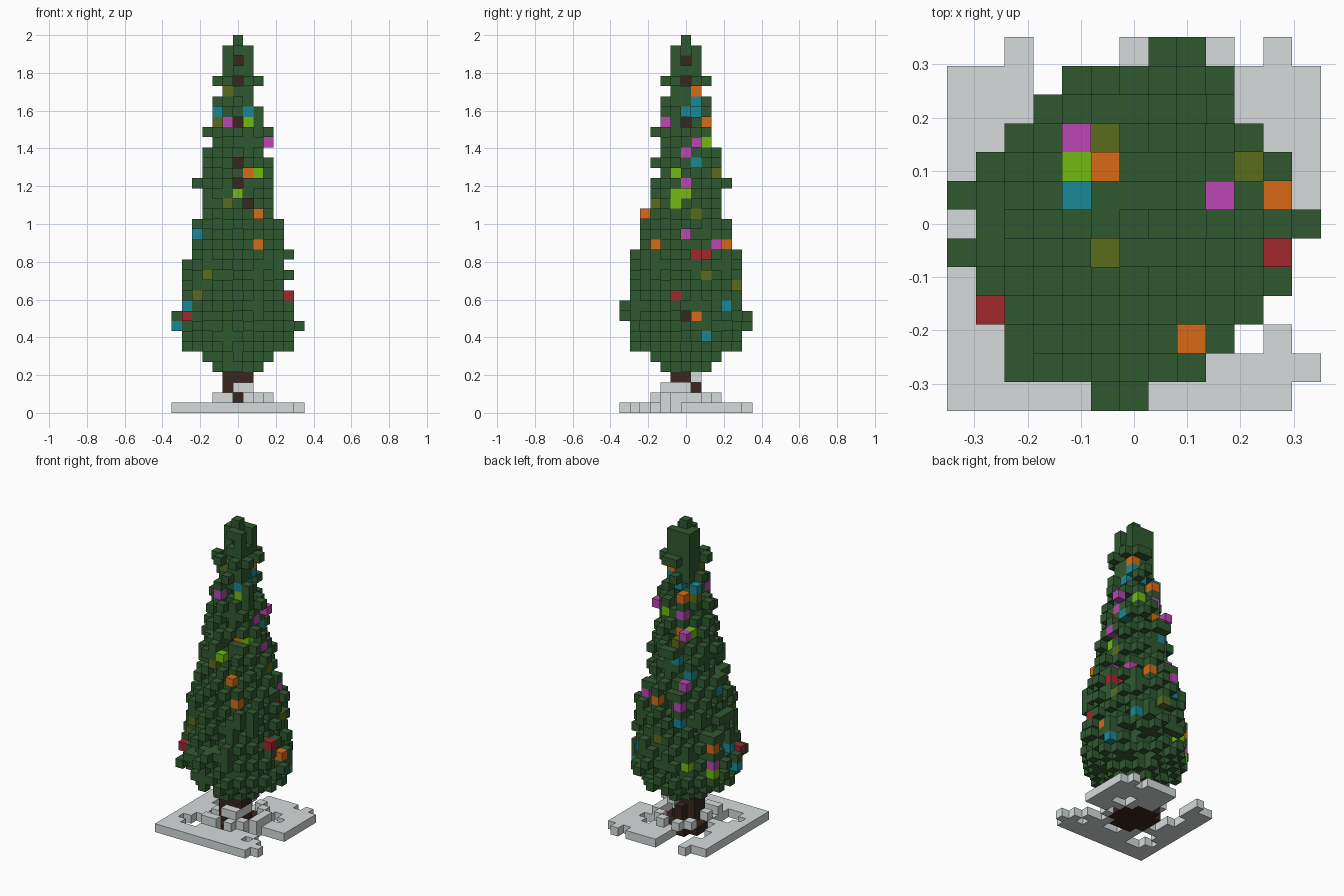
import bpy, bmesh, random
from math import hypot
from mathutils import Vector

if "Cube" in bpy.data.objects:
    bpy.data.objects.remove(bpy.data.objects["Cube"])
random.seed(7)
SIZE = 2 / 37          # edge of one block
SPAN = range(-6, 7)
blocks = {}            # (x, y, layer) -> part name


def linear(c):
    c /= 255
    return c / 12.92 if c <= 0.04045 else ((c + 0.055) / 1.055) ** 2.4


def make_material(name, rgb):
    mat = bpy.data.materials.new(name)
    mat.use_nodes = True
    colour = [linear(c) for c in rgb] + [1]
    mat.diffuse_color = colour
    mat.node_tree.nodes["Principled BSDF"].inputs["Base Color"].default_value = colour
    return mat


# Snow slab with melted gaps, back row first
slab = ("..#...####.#.",
        "###...#######",
        "###...#######",
        "##....###.###",
        "##.....##..##",
        "###.....#####",
        "###.......###",
        "####.....#...",
        "##..#...#....",
        "#...##..###..",
        "##..######.#.",
        "#############",
        "############.")
for row, line in enumerate(slab):
    for col, mark in enumerate(line):
        if mark == "#":
            blocks[col - 6, 6 - row, 0] = "snow"

# Foliage: staggered blocks on the outside, solid within, from the skirt to the tip
reach = [2.2, 3.2, 5, 5.2, 5.5, 5.9, 5.7, 5.2, 5, 5, 4.8, 4.7, 4.2, 3.8, 4, 3.3, 3.5,
         3.3, 3.8, 3.2, 3, 3.2, 2.5, 2.8, 2.5, 2.6, 2.1, 1.5, 1.9, 1.4, 1.3, 1.3]
for layer, radius in enumerate(reach, start=4):
    for x in SPAN:
        for y in SPAN:
            gap = radius - hypot(x, y)
            staggered = (x + y + layer) % 2 == 0 or radius < 2
            chance = 0.88 if staggered or gap > 1.5 else 0.12
            if hypot(x, y) < 5.6 and gap > -0.35 and random.random() < chance:
                blocks[x, y, layer] = "foliage"

# Stray twigs that stick out furthest, and the tip
for cell in ((-6, 1, 9), (-6, -1, 9), (6, 0, 8), (1, 6, 9), (2, 6, 8), (-1, -6, 9),
             (0, -6, 10), (3, 5, 8), (-4, -4, 8), (-4, -5, 8), (-3, -5, 9),
             (2, -1, 28), (2, -1, 29), (2, -2, 20), (2, -2, 21), (0, 0, 35), (0, 0, 36)):
    blocks[cell] = "foliage"

# Trunk with spreading roots and a core up the middle
for layer in range(35):
    for x in SPAN:
        for y in SPAN:
            root = layer < 2 and hypot(x, y) < 2.4 - layer
            stem = layer < 4 and abs(x) < 2 and y in (-1, 0)
            if root or stem or (x == y == 0):
                blocks[x, y, layer] = "trunk"
blocks[0, 1, 2] = "trunk"

# Loose snow clumps around the trunk
for x, y in ((-2, -3), (-1, -3), (1, -3), (2, -2), (3, -1), (3, 0), (3, 1),
             (2, 2), (1, 3), (-1, 3), (-2, 2), (-2, -1)):
    blocks[x, y, 1] = "snow"
for cell in ((0, -2, 2), (1, -2, 2), (1, -1, 2), (1, 0, 2), (1, 1, 3)):
    blocks[cell] = "snow"

# Ways a block can be left open to the air
OPEN = {"F": (0, -1, 0), "R": (1, 0, 0), "B": (0, 1, 0), "L": (-1, 0, 0), "U": (0, 0, 1)}


def place(part, spots):
    """Set single blocks, clearing foliage on their open sides and covering the rest."""
    for x, y, layer, sides in spots:
        blocks[x, y, layer] = part
        for side in sides:
            dx, dy, dz = OPEN[side]
            for step in range(1, 13):
                cell = (x + dx * step, y + dy * step, layer + dz * step)
                if blocks.get(cell) == "foliage":
                    del blocks[cell]
        if "U" not in sides:
            blocks.setdefault((x, y, layer + 1), "foliage")


# Baubles
place("red_baubles", [(4, 1, 15, "R"), (3, 2, 15, "R"), (5, -1, 11, "FRU"),
                      (-5, -3, 9, "FLU")])
place("magenta_baubles", [(-1, -2, 28, "FR"), (3, 1, 26, "FRU"), (-1, 2, 26, "BL"),
                          (2, 0, 25, "R"), (-2, 3, 24, "BLU"), (3, 0, 22, "R"),
                          (-2, 3, 18, "BL"), (3, 0, 17, "R"), (2, -2, 17, "F"),
                          (-2, 4, 16, "BL"), (3, 3, 16, "R"), (-5, 2, 9, "BL")])
place("lime_baubles", [(1, -1, 28, "F"), (1, 2, 26, "RB"), (-2, 2, 24, "LU"),
                       (2, -1, 23, "FR"), (0, -3, 21, "F"), (2, 0, 21, "R"),
                       (2, -1, 21, "R"), (2, -1, 20, "R"), (0, 4, 13, "B"),
                       (-3, 4, 9, "BL"), (-5, 2, 8, "BL")])
place("olive_baubles", [(-1, -1, 31, "FU"), (-2, 1, 28, "FL"), (-1, 3, 23, "RBU"),
                        (-1, -3, 20, "F"), (3, 1, 19, "R"), (4, 2, 13, "RU"),
                        (-3, -4, 13, "F"), (0, 5, 12, "RB"), (-4, -3, 11, "F")])
place("blue_baubles", [(1, 1, 30, "R"), (-2, 1, 29, "FLU"), (0, 1, 29, "RB"),
                       (1, -1, 29, "F"), (1, 0, 29, "R"), (2, 1, 24, "R"),
                       (-1, 3, 21, "B"), (-2, 2, 19, "BL"), (-4, 0, 17, "FL"),
                       (-2, 4, 14, "BL"), (-5, -1, 10, "F"), (3, 4, 10, "RB"),
                       (-6, -1, 8, "FL"), (5, 2, 7, "R")])
place("orange_baubles", [(1, 1, 31, "RB"), (-1, 2, 28, "RBU"), (-1, 2, 24, "BL"),
                         (1, -1, 23, "F"), (2, -4, 19, "FRU"), (1, 4, 16, "RB"),
                         (2, -3, 16, "FR"), (-5, 2, 11, "L"), (5, 1, 9, "RU")])

# Bark showing through the foliage
place("trunk", [(0, 0, 34, "FR"), (0, 0, 32, "FR"), (0, 0, 28, "R"), (0, 0, 24, "F"),
                (0, 0, 22, "F"), (1, 0, 20, "F"), (0, 0, 9, "R")])


def build_part(name, material):
    """Join all blocks of a part, keeping only the faces open to the air."""
    bm = bmesh.new()
    for cell in [c for c, part in blocks.items() if part == name]:
        middle = Vector(cell) + Vector((0, 0, 0.5))
        for axis in range(3):
            for sign in (-1, 1):
                normal = Vector((0, 0, 0))
                normal[axis] = sign
                if tuple(int(a + b) for a, b in zip(cell, normal)) in blocks:
                    continue
                u = Vector((0, 0, 0))
                u[(axis + 1) % 3] = 0.5
                v = normal.cross(u)
                corners = (-u - v, u - v, u + v, v - u)
                bm.faces.new([bm.verts.new((middle + normal / 2 + c) * SIZE)
                              for c in corners])
    bmesh.ops.remove_doubles(bm, verts=bm.verts, dist=SIZE / 100)
    mesh = bpy.data.meshes.new(name)
    bm.to_mesh(mesh)
    bm.free()
    mesh.materials.append(material)
    bpy.context.collection.objects.link(bpy.data.objects.new(name, mesh))


palette = {
    "snow": ("snow grey", (214, 219, 219)),
    "trunk": ("bark brown", (58, 38, 30)),
    "foliage": ("pine green", (48, 89, 48)),
    "red_baubles": ("red", (160, 39, 43)),
    "orange_baubles": ("orange", (215, 107, 22)),
    "blue_baubles": ("teal blue", (26, 136, 150)),
    "magenta_baubles": ("magenta", (187, 70, 179)),
    "lime_baubles": ("lime", (113, 186, 18)),
    "olive_baubles": ("olive", (90, 108, 28)),
}
for part, (label, rgb) in palette.items():
    build_part(part, make_material(label, rgb))
